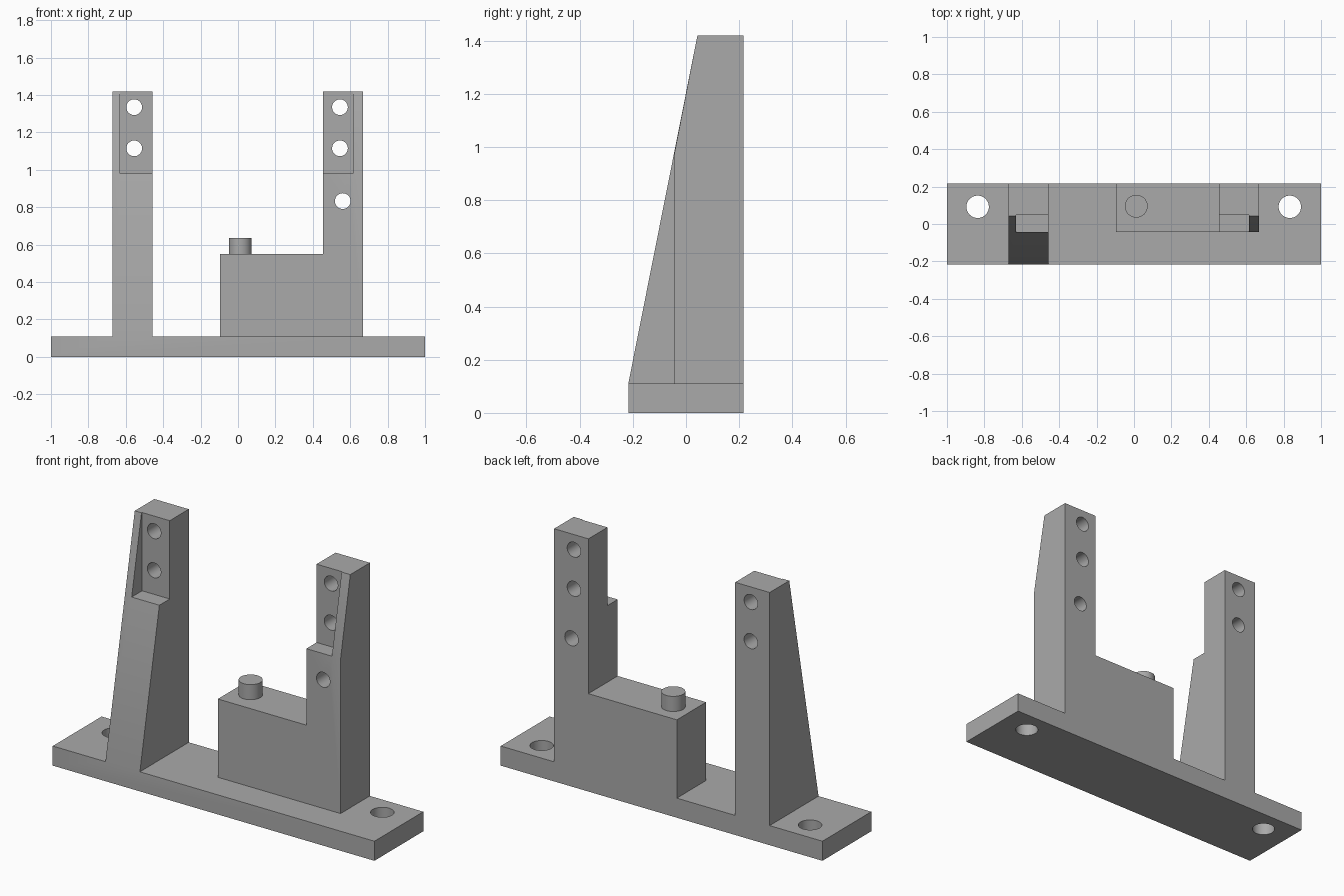
import bpy, bmesh, math
from mathutils import Matrix, Vector

cube = bpy.data.objects.get("Cube")
if cube:
    bpy.data.objects.remove(cube, do_unlink=True)

BACK, FRONT, FACE = 0.217, -0.217, -0.043   # back, plate front, block front
PLATE, LEDGE, TOP = 0.11, 0.98, 1.42        # key heights

grey = bpy.data.materials.new("plain grey")
grey.use_nodes = True
grey.diffuse_color = (0.4, 0.4, 0.4, 1)
grey.node_tree.nodes["Principled BSDF"].inputs["Base Color"].default_value = (0.4, 0.4, 0.4, 1)


def make_object(name, bm):
    bmesh.ops.recalc_face_normals(bm, faces=bm.faces)
    mesh = bpy.data.meshes.new(name)
    bm.to_mesh(mesh)
    bm.free()
    mesh.materials.append(grey)
    ob = bpy.data.objects.new(name, mesh)
    bpy.context.collection.objects.link(ob)
    return ob


def prism(name, x0, x1, profile):
    """Extrude a side profile of (y, z) points from x0 to x1."""
    bm = bmesh.new()
    face = bm.faces.new([bm.verts.new((x0, y, z)) for y, z in profile])
    side = bmesh.ops.extrude_face_region(bm, geom=[face])["geom"]
    bmesh.ops.translate(bm, vec=(x1 - x0, 0, 0),
                        verts=[v for v in side if isinstance(v, bmesh.types.BMVert)])
    return make_object(name, bm)


def box(name, x0, x1, y0, y1, z0, z1):
    return prism(name, x0, x1, [(y0, z0), (y1, z0), (y1, z1), (y0, z1)])


def cylinder(name, centre, radius, depth, axis="Z"):
    bm = bmesh.new()
    turn = Matrix.Rotation(math.pi / 2, 4, "X") if axis == "Y" else Matrix()
    bmesh.ops.create_cone(bm, cap_ends=True, segments=48, radius1=radius, radius2=radius,
                          depth=depth, matrix=Matrix.Translation(Vector(centre)) @ turn)
    return make_object(name, bm)


def combine(target, tool, operation):
    """Apply a boolean and discard the tool."""
    tool.hide_render = True
    mod = target.modifiers.new(operation.lower(), "BOOLEAN")
    mod.operation, mod.solver, mod.object = operation, "EXACT", tool
    bpy.context.view_layer.objects.active = target
    bpy.ops.object.modifier_apply(modifier=mod.name)
    bpy.data.objects.remove(tool, do_unlink=True)


def merge_flat_faces(ob):
    bm = bmesh.new()
    bm.from_mesh(ob.data)
    bmesh.ops.remove_doubles(bm, verts=bm.verts, dist=0.0001)
    bmesh.ops.dissolve_limit(bm, angle_limit=math.radians(1), verts=bm.verts, edges=bm.edges)
    bm.to_mesh(ob.data)
    bm.free()


# Solid parts: plate, sloping post, straight post with tapered tip, block
body = box("bracket_body", -1, 1, FRONT, BACK, 0, PLATE)
sloping_post = prism("sloping_post", -0.672, -0.458,
                     [(FRONT, PLATE), (BACK, PLATE), (BACK, TOP), (0.043, TOP)])
straight_post = prism("straight_post", 0.455, 0.668,
                      [(FACE, PLATE), (BACK, PLATE), (BACK, TOP), (0.043, TOP), (FACE, LEDGE)])
block = box("support_block", -0.095, 0.668, FACE, BACK, PLATE, 0.55)
combine(straight_post, block, "UNION")
for part in (sloping_post, straight_post):
    combine(body, part, "UNION")
merge_flat_faces(body)

# Notches that leave a thin outer lip on each post
for x0, x1 in ((-0.63, -0.4), (0.4, 0.614)):
    combine(body, box("notch_cutter", x0, x1, -0.3, 0.048, LEDGE, 1.5), "DIFFERENCE")

# Through holes in the posts, then mounting holes in the plate
for x, z in ((-0.555, 1.335), (-0.555, 1.115), (0.545, 1.335), (0.545, 1.115), (0.56, 0.833)):
    combine(body, cylinder("post_hole_cutter", (x, 0, z), 0.042, 1, "Y"), "DIFFERENCE")
for x in (-0.836, 0.833):
    combine(body, cylinder("plate_hole_cutter", (x, 0.092, 0.05), 0.06, 0.4), "DIFFERENCE")

# Round peg on the block
peg = cylinder("locating_peg", (0.012, 0.095, 0.5925), 0.061, 0.085)

for ob in (body, peg):
    bpy.ops.object.select_all(action="DESELECT")
    ob.select_set(True)
    bpy.context.view_layer.objects.active = ob
    bpy.ops.object.shade_smooth_by_angle(angle=math.radians(30))
